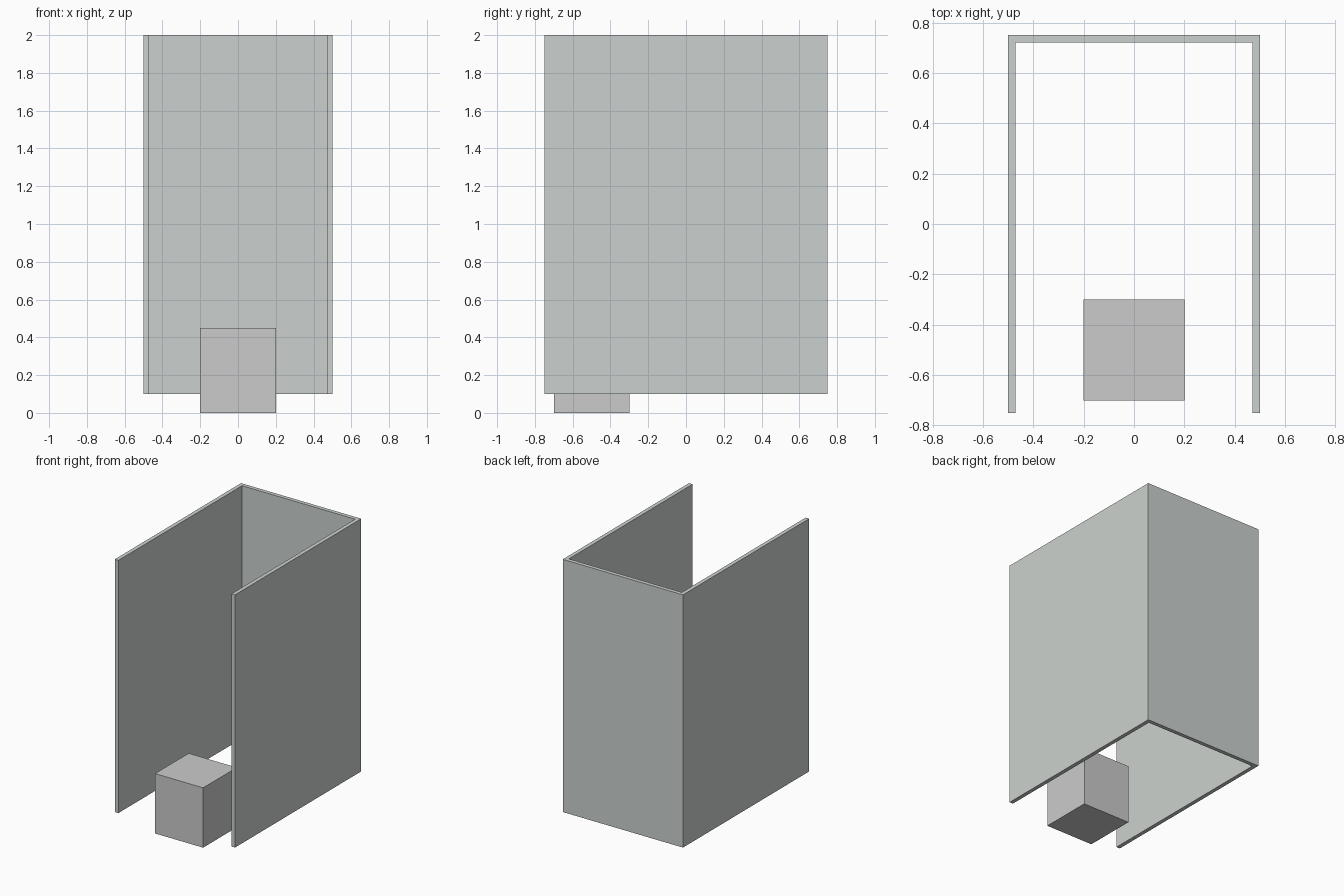
import bpy, bmesh

if "Cube" in bpy.data.objects:
    bpy.data.objects.remove(bpy.data.objects["Cube"])

WIDTH, DEPTH, THICK = 1.0, 1.5, 0.03
BOTTOM, TOP = 0.1, 2.0


def extrude_profile(name, points, z0, z1):
    """Closed outline in the xy plane, extruded from z0 to z1."""
    bm = bmesh.new()
    face = bm.faces.new([bm.verts.new((x, y, z0)) for x, y in points])
    moved = bmesh.ops.extrude_face_region(bm, geom=[face])["geom"]
    bmesh.ops.translate(bm, vec=(0, 0, z1 - z0),
                        verts=[g for g in moved if isinstance(g, bmesh.types.BMVert)])
    bmesh.ops.recalc_face_normals(bm, faces=bm.faces)
    mesh = bpy.data.meshes.new(name)
    bm.to_mesh(mesh)
    bm.free()
    obj = bpy.data.objects.new(name, mesh)
    bpy.context.collection.objects.link(obj)
    return obj


# Three-sided partition, open at the front and raised off the floor
x, y = WIDTH / 2, DEPTH / 2
half = [(x, -y), (x, y)]
inner = [(x - THICK, y - THICK), (x - THICK, -y)]
outline = half + [(-px, py) for px, py in reversed(half)]
outline += [(-px, py) for px, py in reversed(inner)] + inner
walls = extrude_profile("partition_walls", outline, BOTTOM, TOP)
panel = bpy.data.materials.new("panel_grey_green")
panel.diffuse_color = (0.6, 0.64, 0.62, 1)
panel.use_nodes = True
panel.node_tree.nodes["Principled BSDF"].inputs["Base Color"].default_value = panel.diffuse_color
walls.data.materials.append(panel)

# Plain block seat near the opening
extrude_profile("seat_block", [(-0.2, -0.7), (0.2, -0.7), (0.2, -0.3), (-0.2, -0.3)], 0, 0.45)
